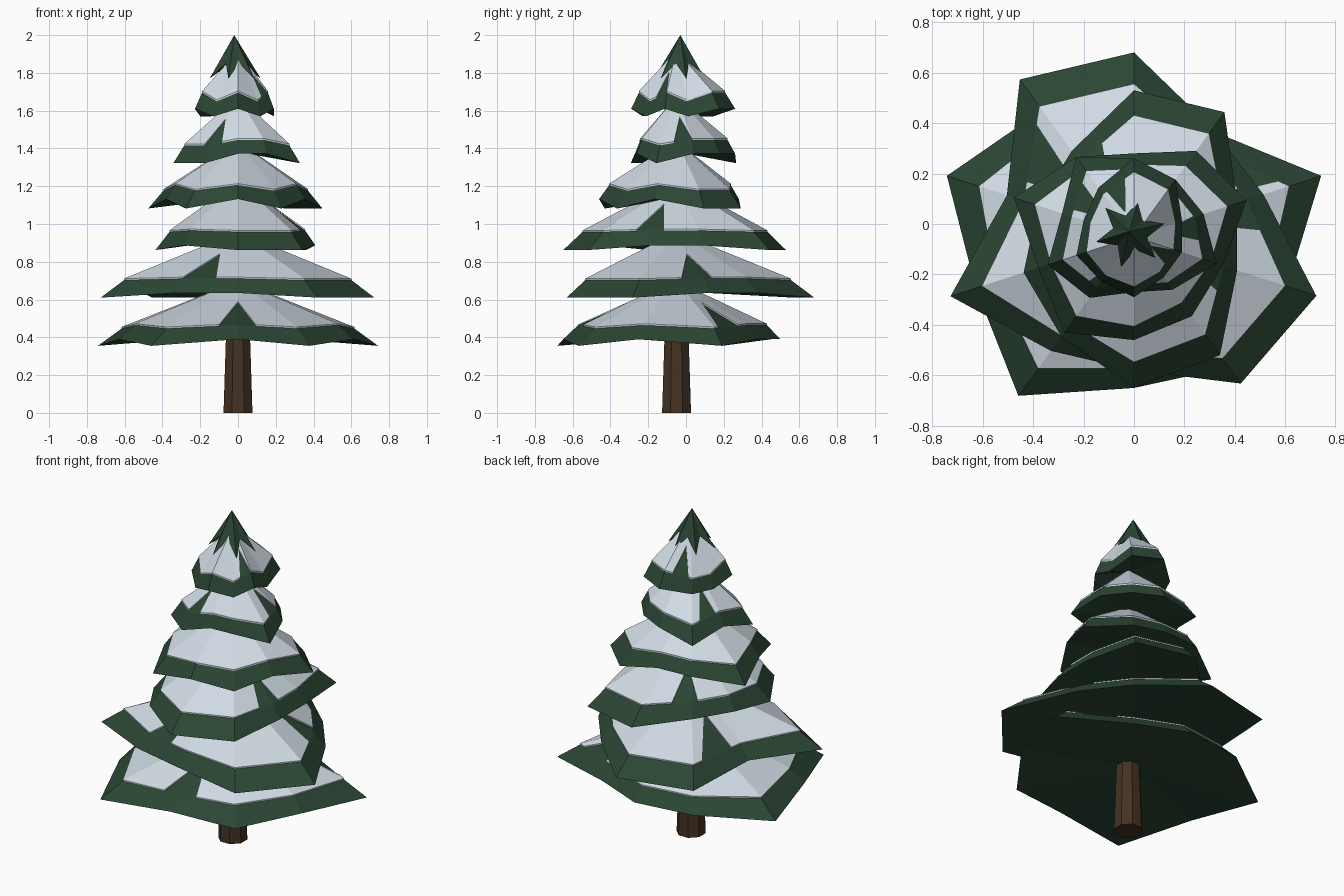
import bpy, bmesh, math
from mathutils import Vector

if "Cube" in bpy.data.objects:
    bpy.data.objects.remove(bpy.data.objects["Cube"])

AXIS = Vector((0, -0.05))   # tree centre line
STEP = math.radians(36)     # ten rim points per tier
START = math.radians(18)
GAP = 0.035                 # how far the shoulder of a tier swells above a plain cone


def material(name, rgb):
    m = bpy.data.materials.new(name)
    m.diffuse_color = (*rgb, 1)
    m.use_nodes = True
    m.node_tree.nodes["Principled BSDF"].inputs["Base Color"].default_value = m.diffuse_color
    return m


GREEN = material("pine_green", (0.024, 0.061, 0.034))
SNOW = material("snow_white", (0.64, 0.71, 0.78))
BARK = material("bark_brown", (0.058, 0.032, 0.016))


def add_mesh(name, verts, faces, mat):
    me = bpy.data.meshes.new(name)
    bm = bmesh.new()
    vs = [bm.verts.new(v) for v in verts]
    for f in faces:
        bm.faces.new([vs[i] for i in f])
    bmesh.ops.recalc_face_normals(bm, faces=bm.faces)
    bm.to_mesh(me)
    bm.free()
    me.materials.append(mat)
    ob = bpy.data.objects.new(name, me)
    bpy.context.collection.objects.link(ob)


def polar(r, a, z):
    return Vector((AXIS.x + r * math.cos(a), AXIS.y + r * math.sin(a), z))


def stacked_fan(name, top, rings, bottom, mat):
    """Closed skin from a top point through rings of equal count to a bottom point."""
    n = len(rings[0])
    verts = [v for ring in rings for v in ring] + [top, bottom]
    last = len(verts) - 2 - n
    faces = []
    for i in range(n):
        j = (i + 1) % n
        faces += [(len(verts) - 2, i, j), (len(verts) - 1, last + j, last + i)]
        faces += [(b + i, b + n + i, b + n + j, b + j) for b in range(0, last, n)]
    add_mesh(name, verts, faces, mat)


def edge_at(ring, a):
    """Point where direction a meets the straight edge of a ring."""
    s = ((a - START) / STEP) % 10
    p, q = ring[int(s)], ring[(int(s) + 1) % 10]
    d = Vector((math.cos(a), math.sin(a)))
    cp, cq = (d.x * (v.y - AXIS.y) - d.y * (v.x - AXIS.x) for v in (p, q))
    return p.lerp(q, cp / (cp - cq))


def snow_layer(name, apex, shoulder, notches, width=0.19, depth=0.48):
    """Thin snow sheet resting on the upper faces, with pointed notches."""
    turn = 2 * math.pi
    samples = [((START + k * STEP) % turn, p) for k, p in enumerate(shoulder)]
    for deg in notches:
        c = math.radians(deg)
        samples = [s for s in samples if abs((s[0] - c + math.pi) % turn - math.pi) > width]
        for a, t in ((c - width, 1), (c, depth), (c + width, 1)):
            samples.append((a % turn, apex.lerp(edge_at(shoulder, a), t)))
    samples.sort(key=lambda s: s[0])
    up = Vector((0, 0, 0.008))
    lower = [p - up for _, p in samples]
    upper = [p + up for _, p in samples]
    stacked_fan(name, apex + up, [upper, lower], apex - up, SNOW)


# trunk: tapered eight-sided post
trunk = [polar(r, (k + 0.5) * math.pi / 4, z)
         for r, z in ((0.083, 0), (0.064, 0.55)) for k in range(8)]
add_mesh("trunk", trunk, [(k, (k + 1) % 8, 8 + (k + 1) % 8, 8 + k) for k in range(8)]
         + [tuple(range(8)), tuple(range(8, 16))], BARK)

# branch tiers, bottom to top: rim height, raise between corners, apex height,
# rim radii at equal angles, snow notch directions
TIERS = [
    (.355, .035, .69, (.78, .52, .55, .62, .78, .66, .78, .6, .64, .64), (-90, 32)),
    (.61, .025, .95, (.54, .53, .73, .77, .53, .765, .56, .53, .72, .76), (-116, 14, 142)),
    (.862, .025, 1.22, (.43, .61, .58, .42, .4, .46, .49, .6, .58, .43), (-22, 120)),
    (1.082, .05, 1.43, (.47, .42, .33, .39, .5, .4, .47, .41, .39, .37), ()),
    (1.322, .05, 1.67, (.29, .28, .31, .39, .3, .36, .3, .22, .26, .345), (-124, 8, 145)),
    (1.61, -.04, 1.91, (.2, .28, .31, .24, .21, .24, .22, .24, .2, .2), (-30, 110)),
]
for k, (z, lift, top, radii, notches) in enumerate(TIERS, 1):
    apex = Vector((*AXIS, top))
    rim, shoulder = [], []
    for i, r in enumerate(radii):
        raised = r < (radii[i - 1] + radii[(i + 1) % 10]) / 2
        p = polar(r, START + i * STEP, z + lift * raised)
        rim.append(p)
        shoulder.append(apex.lerp(p, 0.87 if raised else 0.83) + Vector((0, 0, GAP)))
    stacked_fan(f"branch_tier_{k}", apex, [shoulder, rim], Vector((*AXIS, z + 0.06)), GREEN)
    snow_layer(f"snow_tier_{k}", apex, shoulder, notches)

# green tip with a jagged lower edge
tip = [polar(0.07 if k % 2 else 0.14, (k + 0.5) * math.pi / 6, 1.85 if k % 2 else 1.77)
       + Vector((-0.015, 0.015, 0)) for k in range(12)]
stacked_fan("tree_tip", Vector((-0.02, -0.03, 2.0)), [tip], Vector((-0.015, -0.035, 1.87)), GREEN)
